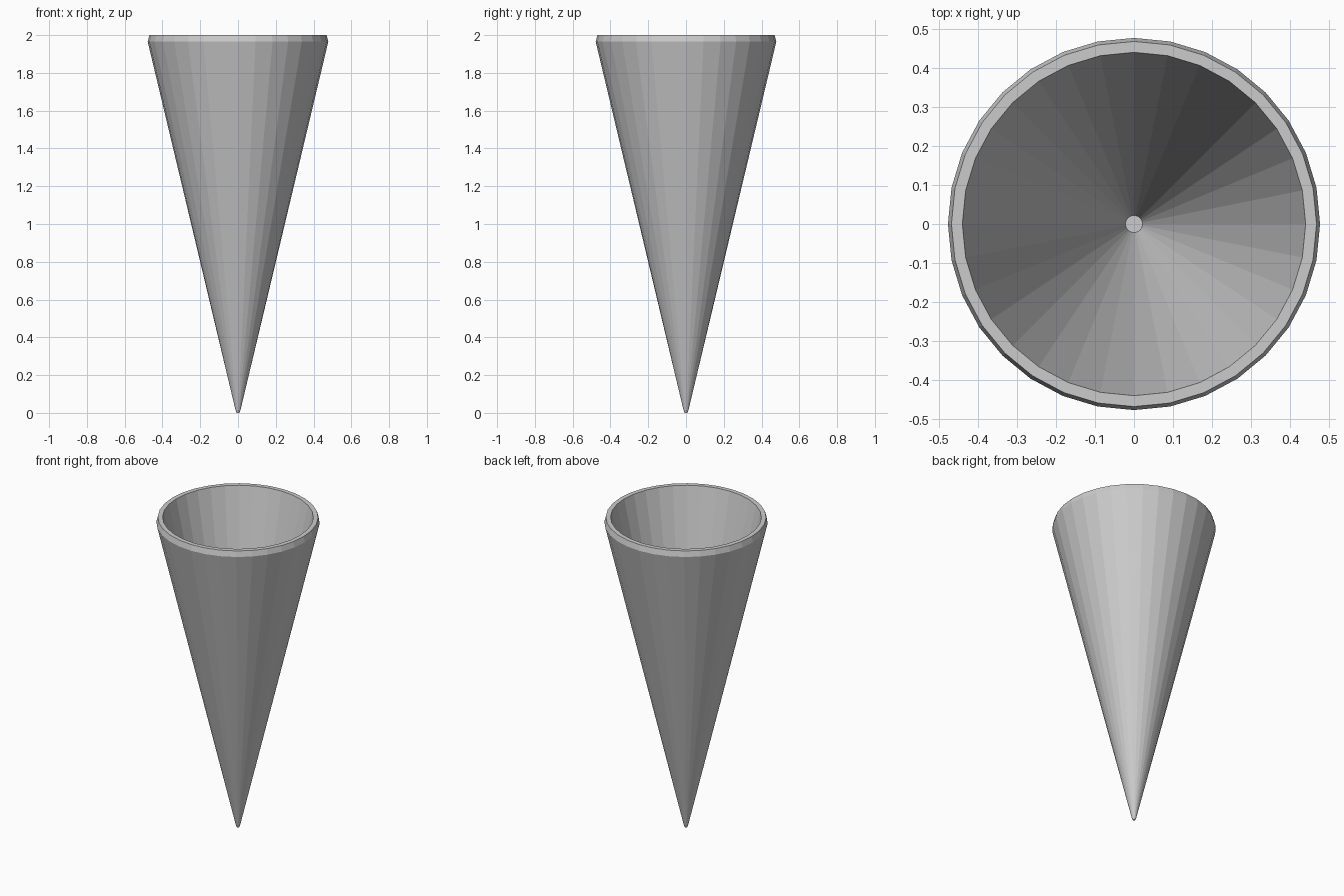
import bpy, bmesh, math

if "Cube" in bpy.data.objects:
    bpy.data.objects.remove(bpy.data.objects["Cube"])

SIDES = 32
# Cone wall section (radius, height): tip, outer wall, bevelled rim, inner wall, floor
PROFILE = [(0.007, 0.0), (0.013, 0.014), (0.478, 1.965), (0.469, 2.0),
           (0.441, 2.0), (0.022, 0.16)]

bm = bmesh.new()
rings = []
for r, z in PROFILE:
    rings.append([bm.verts.new((r * math.cos(2 * math.pi * i / SIDES),
                                r * math.sin(2 * math.pi * i / SIDES), z))
                  for i in range(SIDES)])

# Walls between neighbouring rings
for a, b in zip(rings, rings[1:]):
    for i in range(SIDES):
        j = (i + 1) % SIDES
        bm.faces.new((a[i], a[j], b[j], b[i]))

# Blunt tip underneath and small floor inside
bm.faces.new(rings[0][::-1])
bm.faces.new(rings[-1])
bmesh.ops.recalc_face_normals(bm, faces=bm.faces)

mesh = bpy.data.meshes.new("hollow_cone")
bm.to_mesh(mesh)
bm.free()
cone = bpy.data.objects.new("hollow_cone", mesh)
bpy.context.collection.objects.link(cone)
